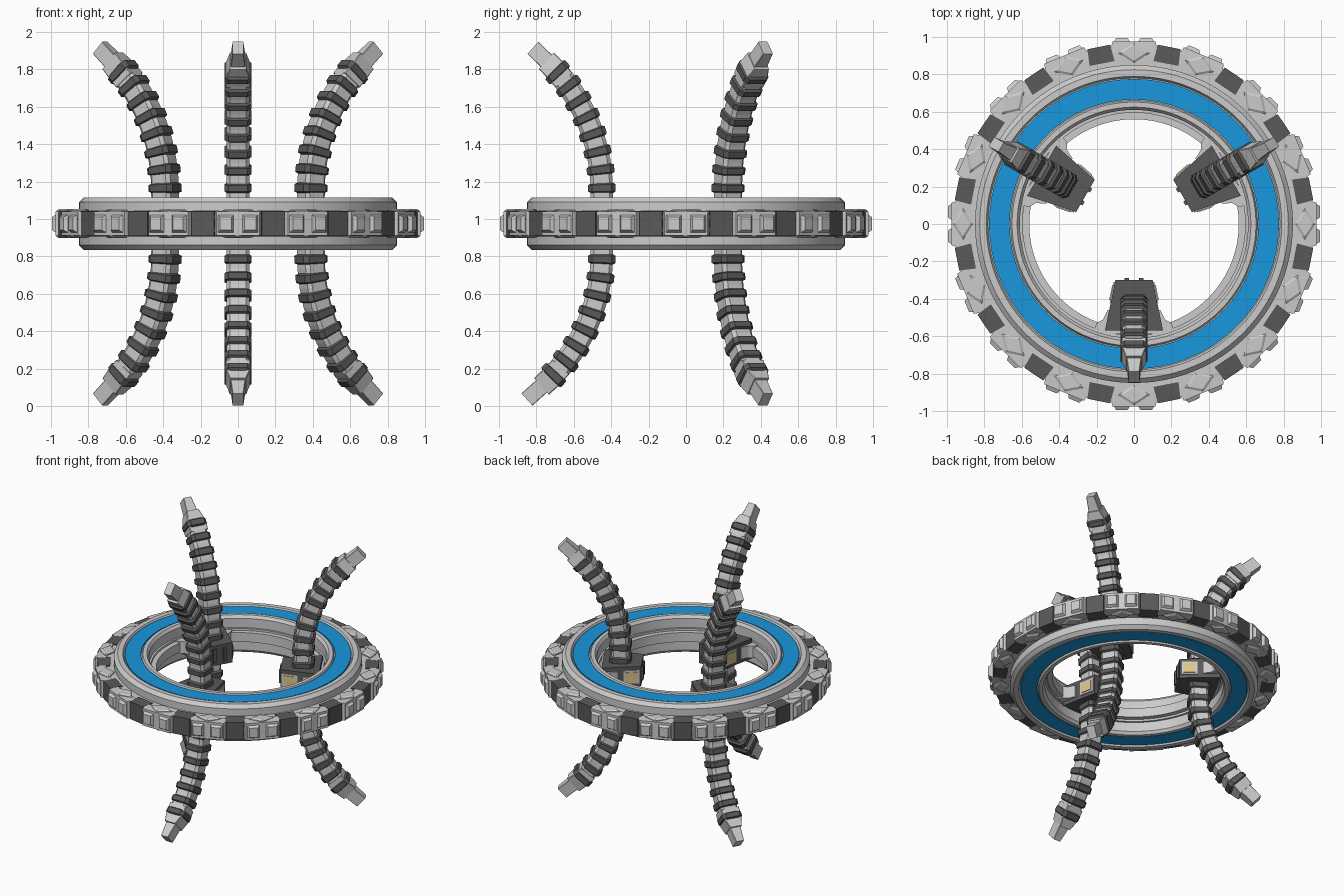
import bpy, bmesh, math
from mathutils import Vector, Matrix

if "Cube" in bpy.data.objects:
    bpy.data.objects.remove(bpy.data.objects["Cube"])

CZ = 0.975                       # height of the ring's mid plane
ARMS = [-90, 30, 150]


def material(name, rgb):
    m = bpy.data.materials.new(name)
    m.diffuse_color = (*rgb, 1)
    m.use_nodes = True
    m.node_tree.nodes["Principled BSDF"].inputs["Base Color"].default_value = m.diffuse_color
    return m


BLUE = material("blue", (0.01, 0.31, 0.74))
TAN = material("tan", (0.72, 0.55, 0.25))
DARK = material("dark_grey", (0.10, 0.10, 0.10))


def finish(bm, name, mat=None, smooth=False):
    bmesh.ops.recalc_face_normals(bm, faces=bm.faces)
    me = bpy.data.meshes.new(name)
    bm.to_mesh(me)
    bm.free()
    ob = bpy.data.objects.new(name, me)
    bpy.context.collection.objects.link(ob)
    ob.location.z = CZ
    if mat:
        me.materials.append(mat)
    if smooth:
        bpy.ops.object.select_all(action='DESELECT')
        ob.select_set(True)
        bpy.context.view_layer.objects.active = ob
        bpy.ops.object.shade_smooth_by_angle(angle=math.radians(25))
    return ob


def loft(bm, sections, closed=False):
    """Skin a row of equal point loops; cap the ends unless closed."""
    rows = [[bm.verts.new(p) for p in s] for s in sections]
    n = len(rows[0])
    pairs = list(zip(rows, rows[1:])) + ([(rows[-1], rows[0])] if closed else [])
    for a, b in pairs:
        for i in range(n):
            j = (i + 1) % n
            bm.faces.new((a[i], a[j], b[j], b[i]))
    if not closed:
        bm.faces.new(rows[0][::-1])
        bm.faces.new(rows[-1])


def lathe(name, profile, steps=96, mat=None):
    bm = bmesh.new()
    angs = [2 * math.pi * i / steps for i in range(steps)]
    loft(bm, [[(r * math.cos(a), r * math.sin(a), z) for r, z in profile]
              for a in angs], closed=True)
    return finish(bm, name, mat, smooth=True)


def polar(deg):
    """Matrix taking (radial, tangential, z) to world."""
    return Matrix.Rotation(math.radians(deg), 3, 'Z')


def mirrored(half):
    return half + [(r, -z) for r, z in reversed(half)]


# main ring with recessed tracks and an inner ledge
lathe("main_ring", mirrored([
    (0.85, 0.115), (0.825, 0.14), (0.79, 0.14), (0.78, 0.122), (0.66, 0.122),
    (0.652, 0.14), (0.625, 0.14), (0.61, 0.12), (0.61, 0.05), (0.595, 0.05),
    (0.595, 0.035), (0.56, 0.035)]))
for s, nm in ((1, "top"), (-1, "bottom")):
    lathe(nm + "_blue_track", [(0.775, s * 0.118), (0.775, s * 0.134),
                               (0.665, s * 0.134), (0.665, s * 0.118)], mat=BLUE)

# outer band
lathe("outer_band", mirrored([(0.84, 0.062), (0.93, 0.062), (0.955, 0.045),
                              (0.955, 0.022), (0.94, 0.018)]))


def frustum(bm, M, r0, r1, t, w0, h0, w1, h1):
    """Block facing outwards, tapering from r0 to r1."""
    def rect(r, w, h):
        return [M @ Vector((r, t + a * w, b * h))
                for a, b in ((-1, -1), (1, -1), (1, 1), (-1, 1))]
    loft(bm, [rect(r0, w0, h0), rect(r1, w1, h1)])


plates, studs, diamonds, cleats = (bmesh.new() for _ in range(4))
for i in range(16):
    M, N = polar(i * 22.5), polar(i * 22.5 + 11.25)
    frustum(plates, M, 0.90, 0.975, 0, 0.135, 0.068, 0.115, 0.064)
    for t in (-0.065, 0.065):
        frustum(studs, M, 0.97, 0.995, t, 0.045, 0.05, 0.03, 0.035)
    frustum(cleats, N, 0.875, 0.965, 0, 0.068, 0.07, 0.062, 0.066)
    for s in (-1, 1):
        loft(diamonds, [[M @ Vector((0.915 + k * a, k * b, s * z)) for a, b in
                         ((0.055, 0), (0, 0.085), (-0.055, 0), (0, -0.085))]
                        for k, z in ((1, 0.055), (1, 0.07), (0.75, 0.078))])
finish(plates, "band_plates")
finish(studs, "band_studs")
finish(diamonds, "band_diamonds")
finish(cleats, "band_cleats", DARK)


def slab(bm, M, outline, h):
    loft(bm, [[M @ Vector((r, t, z)) for r, t in outline] for z in (-h, h)])


# hubs holding each pair of arms
hubs, mounts, panels, frames = (bmesh.new() for _ in range(4))
for deg in ARMS:
    M = polar(deg)
    slab(hubs, M, [(0.30, -0.10), (0.30, 0.10), (0.57, 0.155), (0.57, -0.155)], 0.075)
    for t in (-0.04, 0.04):
        slab(hubs, M, [(0.288, t - 0.012), (0.288, t + 0.012),
                       (0.31, t + 0.012), (0.31, t - 0.012)], 0.05)
    slab(mounts, M, [(0.46, -0.14), (0.46, 0.14), (0.51, 0.165), (0.53, 0.20),
                     (0.585, 0.22), (0.585, -0.22), (0.53, -0.20), (0.51, -0.165)], 0.045)
    for s in (-1, 1):
        def side(r, off):
            return r, s * (0.10 + (r - 0.30) * 0.204 + off)
        slab(frames, M, [side(0.31, -0.02), side(0.31, 0.006),
                         side(0.42, 0.006), side(0.42, -0.02)], 0.05)
        slab(panels, M, [side(0.325, -0.02), side(0.325, 0.011),
                         side(0.405, 0.011), side(0.405, -0.02)], 0.036)
finish(hubs, "hubs", DARK)
finish(mounts, "hub_mounts")
finish(frames, "panel_frames")
finish(panels, "side_panels", TAN)

# arms: arc in the radial plane, then straight
R, Z0, END = 0.92, 0.17, math.radians(48)


def section(M, up, k, s, wt, wr, c):
    """Chamfered rectangle across the arm at path length s."""
    th = max(0.0, min(s / R, END))
    over = s - R * th
    r = R * (1 - math.cos(th)) + over * math.sin(th)
    z = Z0 + R * math.sin(th) + over * math.cos(th)
    pts = [(wt, wr - c), (wt - c, wr), (c - wt, wr), (-wt, wr - c),
           (-wt, c - wr), (c - wt, -wr), (wt - c, -wr), (wt, c - wr)]
    return [M @ Vector((0.45 + k * r + b * math.cos(th), a,
                        up * (z - b * math.sin(th)))) for a, b in pts]


for deg in ARMS:
    for up, nm in ((1, "upper"), (-1, "lower")):
        k = 0.92 if deg == -90 and up == 1 else 1.0
        label = f"{nm}_arm_{ARMS.index(deg) + 1}"
        M = polar(deg)

        def piece(bm, rows):
            loft(bm, [section(M, up, k, *row) for row in rows])
        core, bands, tip = bmesh.new(), bmesh.new(), bmesh.new()
        piece(core, [(-0.11 if i == 0 else -0.03 + 0.098 * (i - 1), 0.062, 0.06, 0.018)
                     for i in range(9)])
        for i in range(-1, 8):
            s = 0.02 + 0.098 * i
            piece(bands, [(s - 0.026, 0.06, 0.06, 0.018), (s - 0.018, 0.072, 0.074, 0.022),
                          (s + 0.018, 0.072, 0.074, 0.022), (s + 0.026, 0.06, 0.06, 0.018)])
        # socket and narrow end block
        piece(tip, [(0.65, 0.066, 0.06, 0.004), (0.72, 0.066, 0.06, 0.004),
                    (0.795, 0.044, 0.06, 0.004)])
        piece(tip, [(0.77, 0.042, 0.044, 0.003), (0.90, 0.029, 0.044, 0.003)])
        finish(core, label + "_core")
        finish(bands, label + "_bands", DARK)
        finish(tip, label + "_tip")
